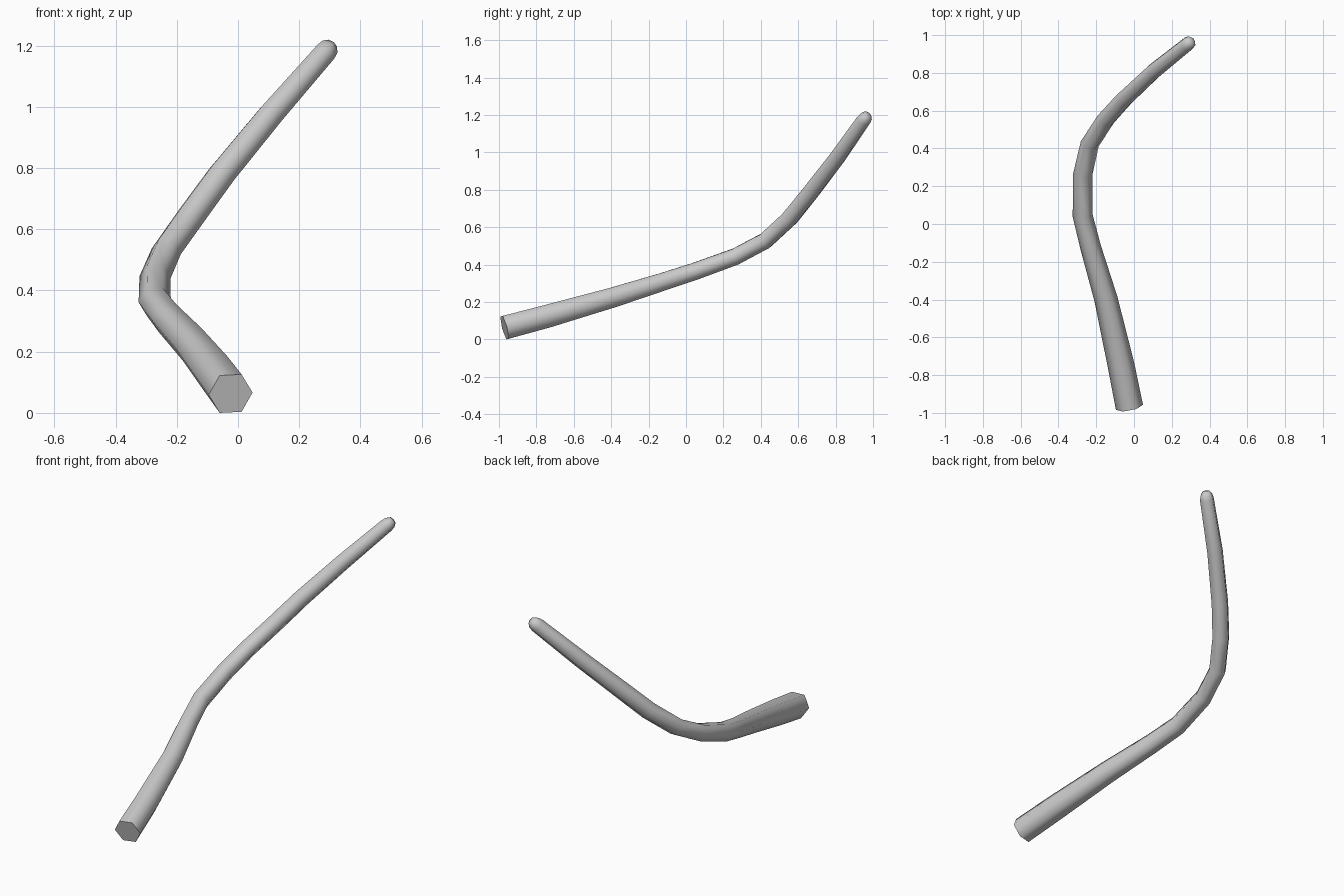
import bpy, bmesh, math
from mathutils import Vector

if "Cube" in bpy.data.objects:
    bpy.data.objects.remove(bpy.data.objects["Cube"])

# Centre line of the bent rod: x, y, z, radius
path = [
    (-0.03, -0.975, 0.065, 0.073),
    (-0.075, -0.75, 0.125, 0.071),
    (-0.155, -0.40, 0.225, 0.062),
    (-0.235, -0.13, 0.31, 0.055),
    (-0.278, 0.04, 0.365, 0.053),
    (-0.277, 0.26, 0.445, 0.051),
    (-0.24, 0.42, 0.53, 0.050),
    (-0.155, 0.55, 0.65, 0.050),
    (-0.06, 0.655, 0.78, 0.049),
    (0.10, 0.805, 0.975, 0.046),
    (0.275, 0.945, 1.175, 0.041),
    (0.289, 0.957, 1.192, 0.036),
    (0.300, 0.967, 1.206, 0.021),
]
SIDES = 6
pts = [Vector(p[:3]) for p in path]

bm = bmesh.new()
rings = []
side = Vector((1, 0, 0))
for i, p in enumerate(pts):
    a, b = pts[max(i - 1, 0)], pts[min(i + 1, len(pts) - 1)]
    d = (b - p).normalized() if i == 0 else (p - a).normalized()
    if 0 < i < len(pts) - 1:
        d = (d + (b - p).normalized()).normalized()
    side = (side - d * side.dot(d)).normalized()   # carry the frame along
    up = side.cross(d)
    r = path[i][3]
    rings.append([bm.verts.new(p + r * (math.cos(t) * side + math.sin(t) * up))
                  for t in (2 * math.pi * k / SIDES for k in range(SIDES))])

# Side walls, then flat base and small tip cap
for lo, hi in zip(rings, rings[1:]):
    for k in range(SIDES):
        n = (k + 1) % SIDES
        bm.faces.new((lo[k], lo[n], hi[n], hi[k]))
bm.faces.new(rings[0])
bm.faces.new(rings[-1])
bmesh.ops.recalc_face_normals(bm, faces=bm.faces)

# Stand on the ground and centre
for axis in range(3):
    vals = [v.co[axis] for v in bm.verts]
    shift = min(vals) if axis == 2 else (min(vals) + max(vals)) / 2
    for v in bm.verts:
        v.co[axis] -= shift

mesh = bpy.data.meshes.new("bent_rod")
bm.to_mesh(mesh)
bm.free()
rod = bpy.data.objects.new("bent_rod", mesh)
bpy.context.collection.objects.link(rod)
bpy.context.view_layer.objects.active = rod
rod.select_set(True)
bpy.ops.object.shade_smooth_by_angle(angle=math.radians(65))
